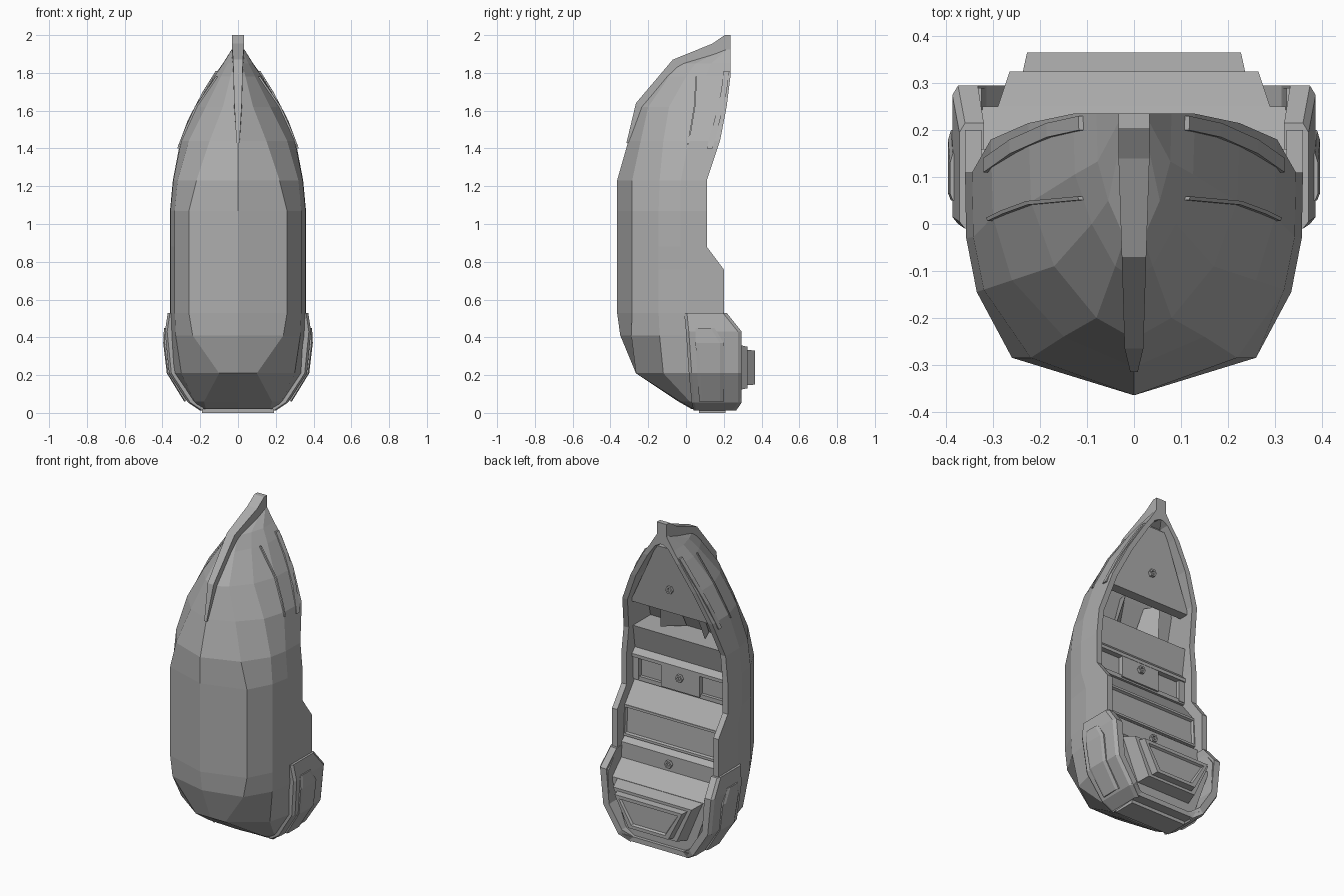
import bpy, bmesh, math

cube = bpy.data.objects.get("Cube")
if cube:
    bpy.data.objects.remove(cube, do_unlink=True)

grey = bpy.data.materials.new("hull grey")
grey.use_nodes = True
grey.diffuse_color = (0.42, 0.42, 0.42, 1)
grey.node_tree.nodes["Principled BSDF"].inputs["Base Color"].default_value = (0.42, 0.42, 0.42, 1)


def finish(name, bm):
    bmesh.ops.remove_doubles(bm, verts=bm.verts, dist=0.0001)
    bmesh.ops.recalc_face_normals(bm, faces=bm.faces)
    mesh = bpy.data.meshes.new(name)
    bm.to_mesh(mesh)
    bm.free()
    mesh.materials.append(grey)
    obj = bpy.data.objects.new(name, mesh)
    bpy.context.collection.objects.link(obj)
    return obj


def loft(name, rings, side=1, panel=None, border=0.02, depth=-0.015):
    """Skin closed rings of points; optionally recess one face as a panel."""
    bm = bmesh.new()
    rows = [[bm.verts.new((side * x, y, z)) for x, y, z in ring] for ring in rings]
    faces = []
    for a, b in zip(rows, rows[1:]):
        for i in range(len(a)):
            j = (i + 1) % len(a)
            faces.append(bm.faces.new((a[i], a[j], b[j], b[i])))
    bm.faces.new(rows[0])
    bm.faces.new(rows[-1])
    if panel is not None:
        bmesh.ops.recalc_face_normals(bm, faces=bm.faces)
        bmesh.ops.inset_region(bm, faces=[faces[panel]], thickness=border)
        bmesh.ops.inset_region(bm, faces=[faces[panel]], thickness=0.008, depth=depth)
    return finish(name, bm)


def both(name, rings, **options):
    for side, word in ((1, "left"), (-1, "right")):
        loft(word + "_" + name, rings, side, **options)


# Hull stations: z, keel y, chine x y, bilge x y, gunwale x y, inner floor y
STATIONS = [
    (.02, .03, .17, .04, .19, .06, .2, .27, .2),
    (.06, -.04, .18, -.03, .23, .02, .26, .29, .15),
    (.21, -.265, .1, -.265, .3, -.12, .35, .29, .06),
    (.41, -.348, .24, -.29, .33, -.14, .36, .29, -.05),
    (.53, -.365, .26, -.285, .335, -.145, .36, .2, -.1),
    (.76, -.365, .26, -.285, .335, -.145, .36, .2, -.1),
    (.88, -.365, .26, -.285, .335, -.145, .36, .11, -.1),
    (1.07, -.365, .26, -.285, .335, -.145, .36, .11, -.1),
    (1.23, -.365, .22, -.285, .32, -.14, .345, .11, -.1),
    (1.44, -.305, .15, -.24, .26, -.12, .305, .18, 0),
    (1.62, -.245, .08, -.2, .17, -.09, .225, .215, .08),
    (1.78, -.115, .04, -.09, .09, 0, .13, .235, .13),
    (1.85, -.05, .02, -.03, .055, .05, .08, .235, .17),
    (1.93, .2, .01, .205, .02, .215, .03, .235, .22),
]


def section(z):
    """Half section (x, y) from keel to gunwale at height z, and the floor."""
    z = min(max(z, STATIONS[0][0]), STATIONS[-1][0])
    for a, b in zip(STATIONS, STATIONS[1:]):
        if z <= b[0]:
            t = (z - a[0]) / (b[0] - a[0])
            break
    _, k, cx, cy, bx, by, gx, gy, f = [p + (q - p) * t for p, q in zip(a, b)]
    side = (gx * 0.9 + bx * 0.1, by + (gy - by) * 0.45)
    return [(0, k), (cx, cy), (bx, by), side, (gx, gy)], f


def inner_width(z):
    return max(section(z)[0][-1][0] - 0.035, 0.01)


def hull_x(z, y):
    points = section(z)[0]
    for (x0, y0), (x1, y1) in zip(points, points[1:]):
        if y <= y1:
            return x0 + (x1 - x0) * (y - y0) / max(y1 - y0, 0.001)
    return points[-1][0]


# Hull shell with rim and open cockpit
bm = bmesh.new()
rows = []
for station in STATIONS:
    z = station[0]
    zi = min(max(z, 0.05), 1.87)
    outer, floor = section(z)
    w = max(outer[-1][0] - 0.035, 0.01)
    half = [(x, y, z) for x, y in outer] + [(w, outer[-1][1], zi), (w, floor, zi)]
    ring = half + [(-x, y, q) for x, y, q in reversed(half[1:])]
    rows.append([bm.verts.new(p) for p in ring])
for a, b in zip(rows, rows[1:]):
    for i in range(len(a)):
        j = (i + 1) % len(a)
        bm.faces.new((a[i], a[j], b[j], b[i]))
for r in (rows[0], rows[-1]):
    bm.faces.new(r[:5] + r[9:])
    bm.faces.new(r[5:9])
    bm.faces.new((r[4], r[5], r[8], r[9]))
finish("hull", bm)

# Stem strip: half width, outer y z, inner y z
STEM = [(.033, .235, 2, .235, 1.89), (.033, .205, 2, .2, 1.88),
        (.033, .14, 1.955, .14, 1.85), (.026, -.07, 1.87, -.03, 1.8),
        (.02, -.265, 1.64, -.22, 1.6), (.008, -.315, 1.43, -.28, 1.43)]
loft("stem_strip", [[(w, a, b), (-w, a, b), (-w, c, d), (w, c, d)] for w, a, b, c, d in STEM])


# Raised strips on the bow sides
def bow_strip(name, path, half, lift):
    rings = []
    for y, z in path:
        lo, hi = hull_x(z, y - half), hull_x(z, y + half)
        rings.append([(lo - .02, y - half, z), (lo + lift, y - half, z),
                      (hi + lift, y + half, z), (hi - .02, y + half, z)])
    both(name, rings)


bow_strip("bow_spray_rail", [(.055, 1.78), (.045, 1.62), (.025, 1.5), (.01, 1.42)], .004, .01)
bow_strip("bow_guard", [(.215, 1.81), (.2, 1.7), (.165, 1.55), (.125, 1.4)], .015, .01)


# Stern side pods with raised panels
def pod(name, stations, top_inset):
    rings = []
    for i, (x, z, y0, y1) in enumerate(stations):
        xi, zi = x * 0.86, z + (0.3 - z) * 0.13 if i > 1 else z
        xm, zm = x - top_inset, z
        rings.append([(xi, y0, zi), (xm, y0, zm), (x, y0 + .015, z),
                      (x, y1 - .02, z), (xm, y1, zm), (xi, y1, zi)])
    both(name, rings)


pod("stern_pod", [(.372, .53, -.01, .215), (.387, .43, 0, .295), (.365, .21, .015, .295),
                  (.265, .055, .03, .295), (.2, .012, .04, .265)], .012)
pod("stern_pod_panel", [(.392, .45, .05, .15), (.396, .37, .05, .2),
                        (.377, .21, .06, .2), (.285, .06, .07, .2)], .006)


# Cockpit pieces spanning between the inner walls; profiles are (y, z)
def span(name, profile, **options):
    rings = [[(s * (inner_width(z) + .008), y, z) for y, z in profile] for s in (1, -1)]
    loft(name, rings, **options)


def box(name, x0, x1, y0, y1, z0, z1, copy=False):
    rings = [[(x, y0, z0), (x, y1, z0), (x, y1, z1), (x, y0, z1)] for x in (x0, x1)]
    if copy:
        both(name, rings)
    else:
        loft(name, rings)


span("bow_deck", [(.19, 1.83), (.13, 1.41), (.07, 1.41), (.15, 1.83)])
span("forward_bench", [(.07, 1.23), (.03, 1.08), (-.12, 1.08), (-.12, 1.23)])
span("middle_backing", [(.025, 1.08), (.025, .88), (-.12, .88), (-.12, 1.08)])
span("middle_top_rail", [(.03, 1.08), (.058, 1.05), (.058, 1.03), (.02, 1.03)])
span("middle_bottom_rail", [(.045, .915), (.045, .89), (.01, .89), (.01, .915)])
box("middle_block", -.13, .13, 0, .056, .9, 1.04)
box("middle_post", .285, .33, 0, .05, .9, 1.04, copy=True)
span("main_seat_slope", [(.03, .89), (.13, .76), (-.12, .76), (-.12, .89)])
span("main_seat_panel", [(.13, .765), (.14, .58), (-.12, .58), (-.12, .765)], panel=0)
span("aft_deck", [(.115, .585), (.16, .55), (.16, .455), (.25, .37), (.25, .05),
                  (.16, .05), (.02, .2), (-.06, .45), (-.08, .585)])

# Bow opening fins
both("bow_fin", [[(.05, -.08, 1.24), (.1, -.08, 1.24), (.15, .03, 1.25)],
                 [(.07, 0, 1.43), (.1, 0, 1.43), (.12, .08, 1.43)]])


# Stepped stern locker
def trapezoid(y, top, bottom, z0, z1):
    return [(top, y, z1), (-top, y, z1), (-bottom, y, z0), (bottom, y, z0)]


loft("locker_base", [trapezoid(.22, .3, .19, .11, .375), trapezoid(.325, .265, .165, .13, .35)])
locker = [trapezoid(.31, .24, .145, .145, .335), trapezoid(.365, .228, .135, .15, .33),
          trapezoid(.365, .2, .115, .17, .31), trapezoid(.352, .19, .11, .177, .303)]
loft("locker_lid", locker)
box("stern_foot", -.19, .19, .07, .21, 0, .04)

# Hexagonal bolts with sunk centres
for name, y, z in (("bow", .15, 1.563), ("middle", .055, .985), ("aft", .16, .5)):
    steps = ((.024, y - .02), (.024, y + .018), (.013, y + .018), (.013, y + .004))
    angles = [i * math.pi / 3 for i in range(6)]
    loft(name + "_bolt", [[(r * math.cos(a), q, z + r * math.sin(a)) for a in angles]
                          for r, q in steps])
